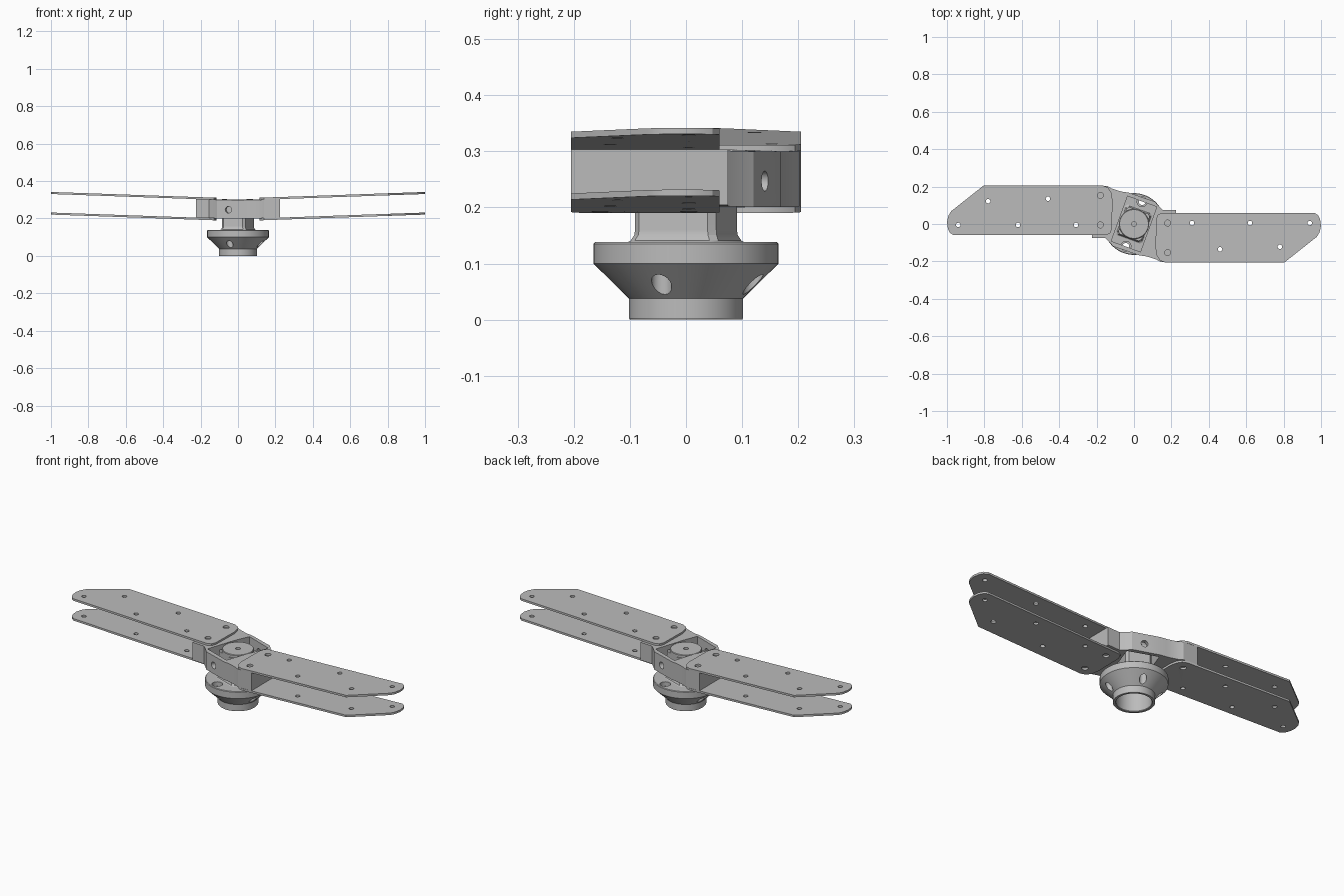
import bpy, bmesh, math
from mathutils import Matrix, Vector

if "Cube" in bpy.data.objects:
    bpy.data.objects.remove(bpy.data.objects["Cube"])

grey = bpy.data.materials.new("machined grey")
grey.use_nodes = True
grey.diffuse_color = (0.5, 0.5, 0.5, 1)
grey.node_tree.nodes["Principled BSDF"].inputs["Base Color"].default_value = (0.5, 0.5, 0.5, 1)

SLOPE = 0.035          # upward coning of the arms
ROOT = 0.12            # where the coning starts
TURN = math.radians(-20)   # hub is turned against the arms


def to_object(name, bm):
    bmesh.ops.recalc_face_normals(bm, faces=bm.faces)
    mesh = bpy.data.meshes.new(name)
    bm.to_mesh(mesh)
    bm.free()
    mesh.materials.append(grey)
    obj = bpy.data.objects.new(name, mesh)
    bpy.context.collection.objects.link(obj)
    return obj


def prism(name, outline, z0, z1):
    bm = bmesh.new()
    face = bm.faces.new([bm.verts.new((x, y, z0)) for x, y in outline])
    up = bmesh.ops.extrude_face_region(bm, geom=[face])["geom"]
    bmesh.ops.translate(bm, vec=(0, 0, z1 - z0),
                        verts=[v for v in up if isinstance(v, bmesh.types.BMVert)])
    return to_object(name, bm)


def lathe(name, profile, steps=64):
    bm = bmesh.new()
    verts = [bm.verts.new((r, 0, z)) for r, z in profile]
    edges = [bm.edges.new(pair) for pair in zip(verts, verts[1:])]
    bmesh.ops.spin(bm, geom=verts + edges, axis=(0, 0, 1), cent=(0, 0, 0),
                   angle=math.tau, steps=steps)
    bmesh.ops.remove_doubles(bm, verts=bm.verts, dist=1e-5)
    return to_object(name, bm)


def cut(obj, cutter):
    mod = obj.modifiers.new("cut", "BOOLEAN")
    mod.object, mod.solver = cutter, "EXACT"
    graph = bpy.context.evaluated_depsgraph_get()
    mesh = bpy.data.meshes.new_from_object(obj.evaluated_get(graph))
    obj.modifiers.clear()
    obj.data = mesh
    bpy.data.objects.remove(cutter)


def drills(spots, radius, z0, z1):
    bm = bmesh.new()
    for x, y in spots:
        bmesh.ops.create_cone(bm, cap_ends=True, segments=20, radius1=radius, radius2=radius,
                              depth=z1 - z0, matrix=Matrix.Translation((x, y, (z0 + z1) / 2)))
    return to_object("drill_cutter", bm)


def cone_up(obj):
    for v in obj.data.vertices:
        v.co.z += SLOPE * max(0, abs(v.co.x) - ROOT)


def smooth(obj):
    bpy.ops.object.select_all(action="DESELECT")
    obj.select_set(True)
    bpy.context.view_layer.objects.active = obj
    bpy.ops.object.shade_smooth_by_angle(angle=math.radians(25))


def half_turn(points):
    return points + [(-x, -y) for x, y in points]


# Arm plates: an upper and a lower one on each side
plate_outline = [(0.15, 0.06), (0.128, 0.05), (0.118, 0.025), (0.115, -0.13), (0.122, -0.17),
                 (0.138, -0.194), (0.165, -0.205), (0.805, -0.205), (0.978, -0.068),
                 (0.992, -0.045), (1.0, -0.01), (0.995, 0.025), (0.984, 0.047), (0.965, 0.06)]
bolts = [(0.18, 0.005), (0.31, 0.005), (0.62, 0.005), (0.94, 0.005), (0.46, -0.135), (0.78, -0.122)]
big_bolts = [(0.18, 0.005), (0.18, -0.153)]
for level, z in (("upper", 0.3), ("lower", 0.19)):
    for side, angle in (("left", 0), ("right", math.pi)):
        plate = prism(f"{side}_{level}_arm_plate", plate_outline, z, z + 0.011)
        cut(plate, drills(bolts[1:], 0.012, z - 0.05, z + 0.05))
        cut(plate, drills(big_bolts, 0.016, z - 0.05, z + 0.05))
        cone_up(plate)
        plate.data.transform(Matrix.Rotation(angle, 4, "Z"))
        smooth(plate)

# Yoke: two end blocks joined by slanted straps around a window
yoke = prism("yoke", half_turn([
    (0.12, -0.19), (0.14, -0.202), (0.225, -0.205), (0.225, 0.075), (0.155, 0.075), (0.13, 0.098),
    (0.112, 0.12), (-0.03, 0.168), (-0.06, 0.172), (-0.09, 0.18)]), 0.201, 0.3)
cone_up(yoke)
window = prism("window_cutter", [(-0.083, -0.128), (0.083, -0.128), (0.083, 0.128), (-0.083, 0.128)],
               0.1, 0.4)
window.data.transform(Matrix.Rotation(TURN, 4, "Z"))
cut(yoke, window)
pin_hole = drills([(0, 0)], 0.018, -0.3, 0.3)
pin_hole.data.transform(Matrix.Translation((0, 0, 0.247)) @ Matrix.Rotation(TURN, 4, "Z")
                        @ Matrix.Rotation(math.pi / 2, 4, "X"))
cut(yoke, pin_hole)
smooth(yoke)

# Flanged base: hollow collar, cone and rim with four bolt holes
base = lathe("flanged_base", [
    (0, 0.1), (0.086, 0.1), (0.086, 0.003), (0.089, 0), (0.1, 0), (0.102, 0.003), (0.102, 0.038),
    (0.165, 0.1), (0.165, 0.135), (0.162, 0.138), (0, 0.138)])
ring = [(0.127 * math.cos(TURN + i * math.pi / 2), 0.127 * math.sin(TURN + i * math.pi / 2))
        for i in range(4)]
cut(base, drills(ring, 0.018, 0.0, 0.2))
cut(base, drills(ring, 0.027, 0.115, 0.2))
smooth(base)

# Neck block rising from the base into the window, flared at its foot
def block_ring(bm, grow, z):
    w, d, c = 0.066 + grow, 0.077 + grow, 0.012
    corners = [(w, -d + c), (w, d - c), (w - c, d), (-w + c, d),
               (-w, d - c), (-w, -d + c), (-w + c, -d), (w - c, -d)]
    return [bm.verts.new((x, y, z)) for x, y in corners]


bm = bmesh.new()
rings = [block_ring(bm, g, z) for g, z in
         ((0.014, 0.136), (0.006, 0.141), (0.001, 0.151), (0, 0.16), (0, 0.285))]
for a, b in zip(rings, rings[1:]):
    for i in range(8):
        j = (i + 1) % 8
        bm.faces.new((a[i], a[j], b[j], b[i]))
bm.faces.new(rings[0])
bm.faces.new(rings[-1])
bm.transform(Matrix.Rotation(TURN, 4, "Z"))
neck = to_object("neck_block", bm)
smooth(neck)

# Round cap with a small centre hole
cap = lathe("round_cap", [(0, 0.284), (0.08, 0.284), (0.08, 0.298), (0.077, 0.301),
                          (0.013, 0.301), (0.013, 0.29), (0, 0.29)])
smooth(cap)
